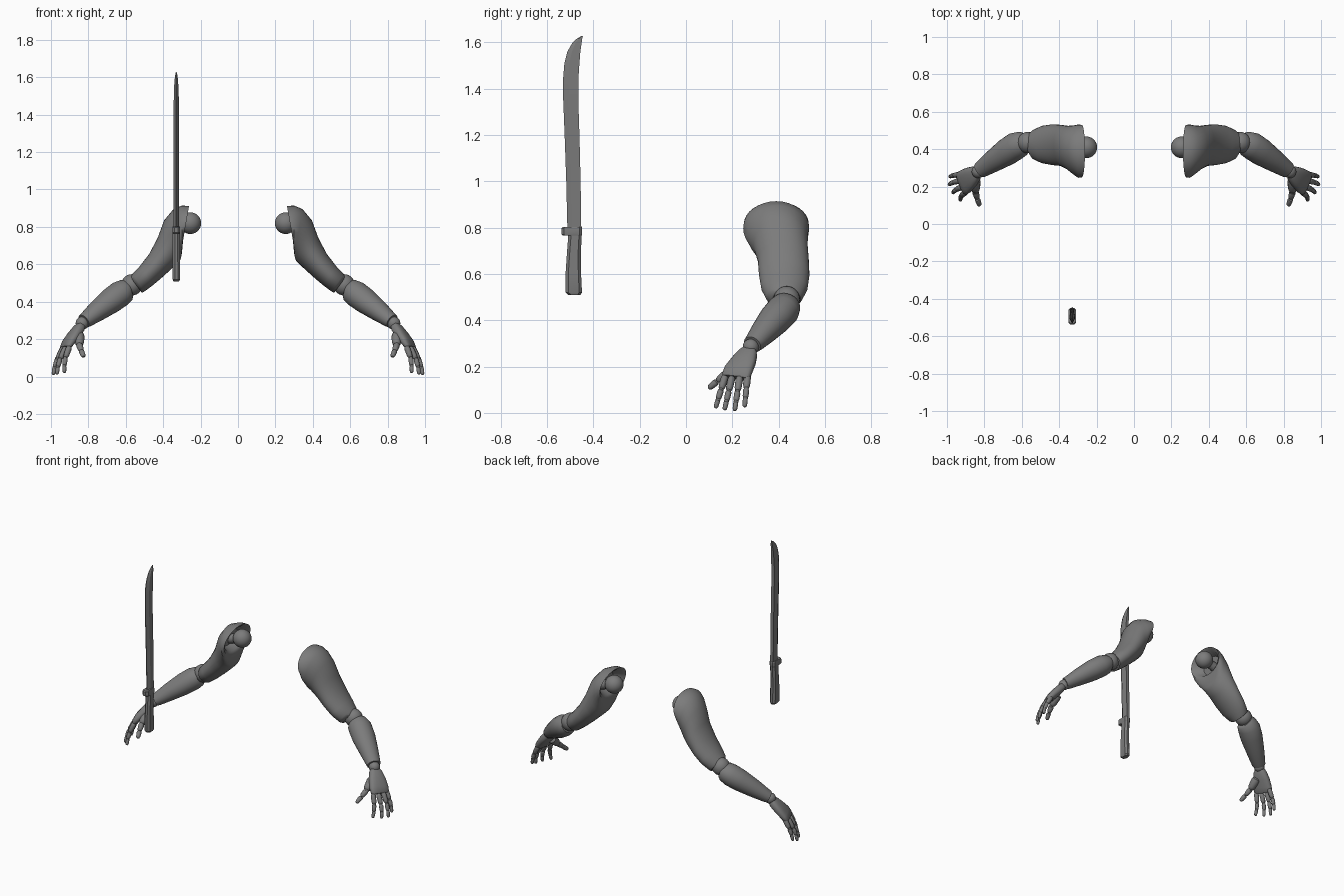
import bpy
import bmesh
from math import cos, sin, tau, radians, copysign
from mathutils import Vector as V

cube = bpy.data.objects.get("Cube")
if cube:
    bpy.data.objects.remove(cube)

GREY = (0.2, 0.2, 0.2, 1)
grey = bpy.data.materials.new("plain grey")
grey.use_nodes = True
grey.diffuse_color = GREY
grey.node_tree.nodes["Principled BSDF"].inputs["Base Color"].default_value = GREY


def finish(name, bm, side=1, angle=40):
    """Mirror if needed, orient normals, shade and link."""
    for v in bm.verts:
        v.co.x *= side
    bmesh.ops.recalc_face_normals(bm, faces=bm.faces)
    me = bpy.data.meshes.new(name)
    bm.to_mesh(me)
    bm.free()
    me.materials.append(grey)
    me.shade_smooth()
    me.set_sharp_from_angle(angle=radians(angle))
    ob = bpy.data.objects.new(name, me)
    bpy.context.collection.objects.link(ob)
    return ob


def loft(name, rings, side=1, angle=40):
    """Skin a list of equal closed rings and cap both ends."""
    bm = bmesh.new()
    loops = [[bm.verts.new(p) for p in r] for r in rings]
    n = len(loops[0])
    for a, b in zip(loops, loops[1:]):
        for i in range(n):
            j = (i + 1) % n
            bm.faces.new((a[i], a[j], b[j], b[i]))
    bm.faces.new(loops[0][::-1])
    bm.faces.new(loops[-1])
    return finish(name, bm, side, angle)


def ring(c, a, b, n=24, power=1.0):
    def f(x):
        return copysign(abs(x) ** power, x)
    return [c + a * f(cos(tau * i / n)) + b * f(sin(tau * i / n)) for i in range(n)]


def tube(name, pts, radii, side, hint=(0, 0, 1), n=20, power=1.0):
    """Elliptic tube along pts; radii are (across, along the hint)."""
    pts = [V(p) for p in pts]
    rings = []
    for i, p in enumerate(pts):
        d = (pts[min(i + 1, len(pts) - 1)] - pts[max(i - 1, 0)]).normalized()
        u = d.cross(V(hint)).normalized()
        w = u.cross(d)
        rings.append(ring(p, u * radii[i][0], w * radii[i][1], n, power))
    return loft(name, rings, side)


def ball(name, c, r, side):
    bm = bmesh.new()
    bmesh.ops.create_uvsphere(bm, u_segments=24, v_segments=14, radius=r)
    bmesh.ops.translate(bm, verts=bm.verts, vec=c)
    finish(name, bm, side)


def segment(name, a, b, r0, r1, side):
    """One round-ended finger bone."""
    a, b = V(a), V(b)
    steps = ((0, .55), (.08, .88), (.25, 1), (.75, 1), (.92, .85), (1, .5))
    pts = [a.lerp(b, t) for t, k in steps]
    rad = [((r0 + (r1 - r0) * t) * k,) * 2 for t, k in steps]
    tube(name, pts, rad, side, hint=(1, 0, 0), n=12)


# upper arm sections: upper x, z, lower x, z, front y, back y
UPPER = [
    (.262, .912, .295, .72, .25, .53), (.30, .914, .298, .68, .247, .532),
    (.345, .895, .302, .645, .265, .527), (.395, .835, .31, .62, .292, .525),
    (.43, .74, .345, .585, .31, .53), (.475, .655, .40, .535, .315, .533),
    (.525, .59, .455, .488, .325, .525), (.565, .548, .50, .455, .345, .505),
    (.575, .533, .512, .448, .365, .495),
]
# fingers: knuckle and tip
FINGERS = {
    "index": ((.902, .168, .155), (.928, .127, .02)),
    "middle": ((.922, .197, .15), (.968, .166, .012)),
    "ring": ((.934, .231, .15), (.988, .21, .009)),
    "little": ((.93, .265, .158), (.984, .253, .025)),
}


def arm(side):
    tag = "left_" if side > 0 else "right_"

    # shoulder ball and upper arm with a hollow shoulder socket
    ball(tag + "shoulder_ball", (.255, .41, .82), .058, side)
    tube(tag + "shoulder_peg", [(.26, .41, .82), (.36, .41, .79)], [(.03, .03)] * 2, side)
    rings = []
    for x0, z0, x1, z1, y0, y1 in UPPER:
        top, low = V((x0, 0, z0)), V((x1, 0, z1))
        mid = (top + low) / 2 + V((0, (y0 + y1) / 2, 0))
        rings.append(ring(mid, (top - low) / 2, V((0, (y1 - y0) / 2, 0)), 32))

    def shrunk(r, k, shift):
        c = sum(r, V()) / len(r)
        return [c + (p - c) * k + V(shift) for p in r]
    rim, end = rings[0], rings[-1]
    rings = [shrunk(rim, .6, (.06, 0, 0)), shrunk(rim, .82, (.012, 0, 0))] + rings
    rings += [shrunk(end, .85, (.002, 0, 0)), shrunk(end, .75, (-.03, 0, .03))]
    loft(tag + "upper_arm", rings, side)

    # elbow and forearm
    ball(tag + "elbow_ball", (.568, .435, .49), .057, side)
    tube(tag + "forearm",
         [(.582, .433, .468), (.597, .43, .462), (.63, .418, .442), (.68, .385, .405),
          (.75, .338, .352), (.81, .297, .305), (.825, .286, .295)],
         [(.055, .05), (.066, .062), (.074, .07), (.073, .068),
          (.06, .056), (.047, .042), (.043, .038)], side, n=24)

    # wrist and palm
    ball(tag + "wrist_ball", (.833, .28, .285), .035, side)
    across = V((.03, .1, 0)).normalized()
    tube(tag + "palm",
         [(.84, .275, .272), (.85, .268, .258), (.875, .25, .225),
          (.905, .226, .185), (.92, .216, .16), (.925, .213, .152)],
         [(.022, .032), (.027, .043), (.028, .056), (.025, .065), (.02, .064), (.014, .058)],
         side, hint=across, n=20, power=.75)

    # fingers: three bones each, bowed slightly outwards
    for name, (base, tip) in FINGERS.items():
        base, tip = V(base), V(tip)
        pts = [base.lerp(tip, t) + V((bow, 0, 0))
               for t, bow in ((-.05, 0), (.4, .01), (.72, .008), (1, 0))]
        for k in range(3):
            r = .0165 - .0025 * k
            segment(f"{tag}{name}_finger_{k + 1}", pts[k], pts[k + 1], r, r - .002, side)
            if k:
                ball(f"{tag}{name}_joint_{k}", pts[k], .0105, side)

    # thumb
    pts = [(.848, .238, .225), (.848, .172, .168), (.838, .135, .137), (.825, .098, .106)]
    for k, r in enumerate((.03, .019, .016)):
        segment(f"{tag}thumb_{k + 1}", pts[k], pts[k + 1], r, r * .75, side)
    ball(tag + "thumb_joint", pts[1], .015, side)


for s in (1, -1):
    arm(s)

# machete
X = -.33


def blade_section(z, y0, y1, t):
    """Wedge section: thin cutting edge at the front, thick spine behind."""
    m = y0 + (y1 - y0) * .35
    return [V((X + x, y, z)) for x, y in
            ((-.15 * t, y0), (.15 * t, y0), (t, m), (.8 * t, y1), (-.8 * t, y1), (-t, m))]


def grip_section(z, y0, y1, t, tilt=0):
    """Rectangle with chamfered corners."""
    c = .012
    outline = ((-t + c, y0), (t - c, y0), (t, y0 + c), (t, y1 - c),
               (t - c, y1), (-t + c, y1), (-t, y1 - c), (-t, y0 + c))
    return [V((X + x, y, z + tilt * (y - y0))) for x, y in outline]


BLADE = [
    (.79, -.512, -.452, .014), (1.0, -.517, -.455, .014), (1.2, -.524, -.46, .014),
    (1.35, -.53, -.465, .014), (1.45, -.53, -.464, .014), (1.51, -.525, -.46, .013),
    (1.56, -.512, -.456, .011), (1.595, -.492, -.451, .008), (1.615, -.472, -.448, .005),
    (1.628, -.45, -.445, .002),
]
loft("machete_blade", [blade_section(*r) for r in BLADE], angle=15)
GRIP = [
    (.509, -.508, -.456, .015), (.52, -.52, -.449, .02), (.6, -.52, -.453, .02),
    (.69, -.514, -.454, .019), (.77, -.508, -.45, .019),
]
loft("machete_handle", [grip_section(*r) for r in GRIP], angle=25)
GUARD = [(.765, -.532, -.45, .019), (.771, -.538, -.448, .021),
         (.797, -.538, -.448, .021), (.803, -.532, -.45, .019)]
loft("machete_guard", [grip_section(*r) for r in GUARD], angle=25)
